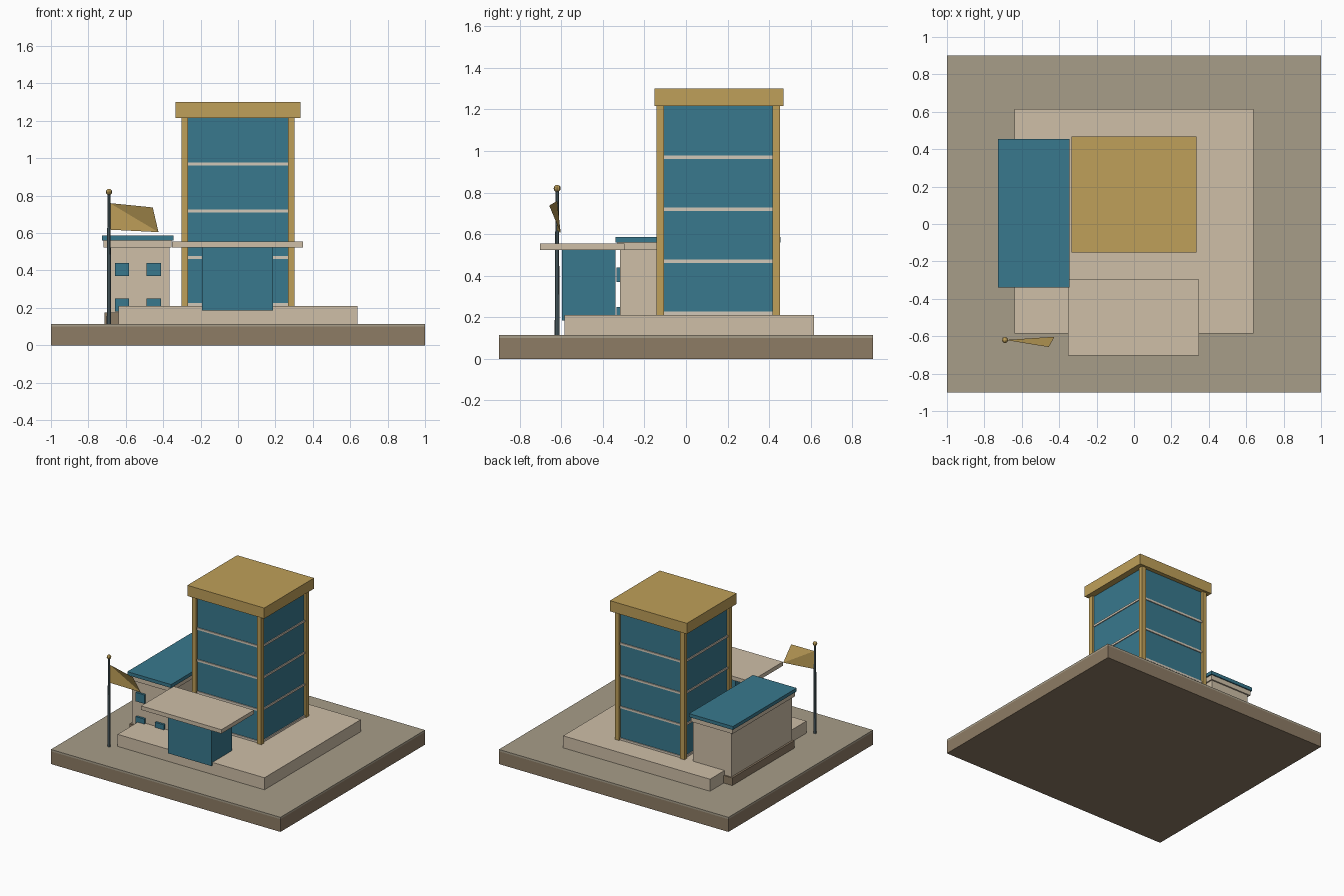
import bpy, math

if "Cube" in bpy.data.objects:
    bpy.data.objects.remove(bpy.data.objects["Cube"])

def material(name, rgb):
    m = bpy.data.materials.new(name)
    m.diffuse_color = (*rgb, 1)
    m.use_nodes = True
    m.node_tree.nodes["Principled BSDF"].inputs["Base Color"].default_value = m.diffuse_color
    return m

BLUE = material("blue_glass", (0.04, 0.19, 0.27))
GOLD = material("gold", (0.52, 0.35, 0.10))
STONE = material("stone", (0.62, 0.52, 0.39))
SOIL = material("soil", (0.27, 0.20, 0.13))
LAWN = material("lawn", (0.39, 0.34, 0.25))
STEEL = material("steel", (0.09, 0.14, 0.16))
BAND = material("band", (0.65, 0.58, 0.48))

def finish(obj, name, mat):
    obj.name = name
    obj.data.materials.append(mat)
    return obj

def box(name, x, y, z, mat):
    """Box from (min, max) pairs on each axis."""
    bpy.ops.mesh.primitive_cube_add(size=1, location=[(a + b) / 2 for a, b in (x, y, z)])
    obj = bpy.context.object
    obj.scale = [b - a for a, b in (x, y, z)]
    bpy.ops.object.transform_apply(location=False, rotation=False, scale=True)
    return finish(obj, name, mat)

# Ground and plinth
box("ground_base", (-1, 1), (-0.9, 0.9), (0, 0.1), SOIL)
box("ground_top", (-1, 1), (-0.9, 0.9), (0.1, 0.115), LAWN)
box("plinth", (-0.64, 0.64), (-0.585, 0.615), (0.11, 0.21), STONE)

# Tower: glass core, floor bands, corner columns, roof cap
CY = 0.155
box("tower_glass", (-0.285, 0.285), (CY - 0.28, CY + 0.28), (0.21, 1.216), BLUE)
for i in range(4):
    z = 0.219 + 0.25 * i
    box("floor_band", (-0.292, 0.292), (CY - 0.287, CY + 0.287), (z - 0.008, z + 0.008), BAND)
for sx in (-1, 1):
    for sy in (-1, 1):
        x = sx * 0.284
        y = CY + sy * 0.279
        box("corner_column", (x - 0.018, x + 0.018), (y - 0.018, y + 0.018), (0.21, 1.22), GOLD)
box("tower_roof", (-0.335, 0.335), (-0.152, 0.468), (1.216, 1.3), GOLD)

# Side wing
box("wing_footing", (-0.715, -0.35), (-0.33, 0.445), (0.11, 0.175), SOIL)
box("wing_walls", (-0.70, -0.365), (-0.318, 0.435), (0.17, 0.53), STONE)
box("wing_cornice", (-0.718, -0.355), (-0.33, 0.446), (0.523, 0.56), STONE)
box("wing_roof", (-0.727, -0.345), (-0.34, 0.455), (0.56, 0.587), BLUE)
for x in (-0.62, -0.45):
    for z in (0.215, 0.405):
        box("wing_window", (x - 0.038, x + 0.038), (-0.335, -0.31), (z - 0.035, z + 0.035), BLUE)

# Entrance
box("entrance_glass", (-0.192, 0.187), (-0.597, -0.34), (0.185, 0.526), BLUE)
box("entrance_canopy", (-0.353, 0.347), (-0.702, -0.297), (0.524, 0.555), STONE)

# Flagpole, finial and folded flag
PX, PY = -0.69, -0.62
bpy.ops.mesh.primitive_cone_add(vertices=8, radius1=0.012, radius2=0.008, depth=0.705,
                                location=(PX, PY, 0.4625))
finish(bpy.context.object, "flagpole", STEEL)
bpy.ops.mesh.primitive_uv_sphere_add(segments=8, ring_count=6, radius=0.017, location=(PX, PY, 0.82))
finish(bpy.context.object, "pole_finial", GOLD)
mesh = bpy.data.meshes.new("flag")
mesh.from_pydata([(-0.685, PY, 0.76), (-0.685, PY, 0.618), (-0.425, -0.603, 0.605), (-0.456, -0.658, 0.737)],
                 [], [(0, 1, 2), (0, 2, 3)])
flag = bpy.data.objects.new("flag", mesh)
bpy.context.collection.objects.link(flag)
finish(flag, "flag", GOLD)
